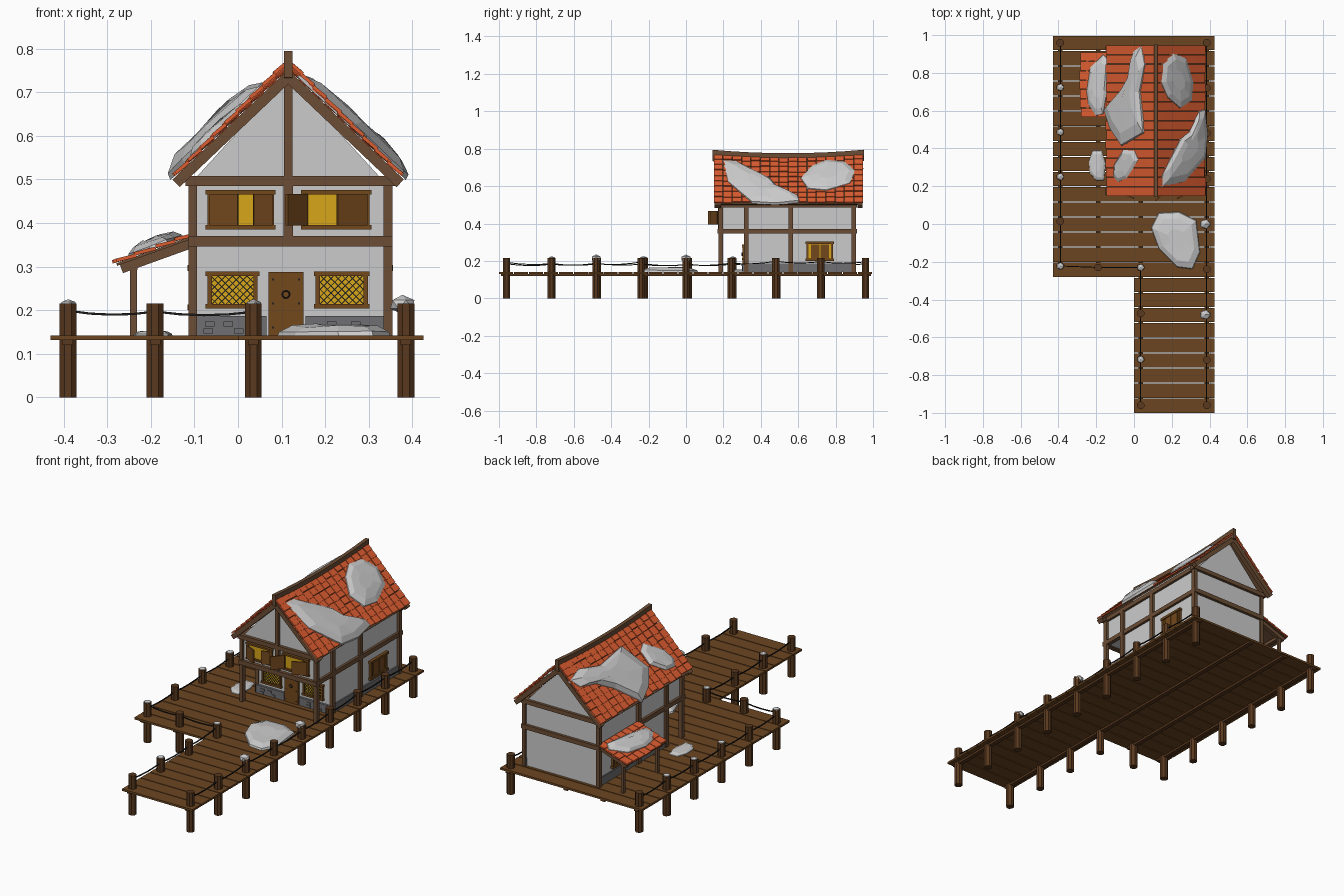
import bpy, bmesh, random
from math import radians
from mathutils import Vector, Matrix

if "Cube" in bpy.data.objects:
    bpy.data.objects.remove(bpy.data.objects["Cube"])

random.seed(4)


def mat(name, r, g, b):
    m = bpy.data.materials.new(name)
    m.diffuse_color = (r, g, b, 1)
    m.use_nodes = True
    m.node_tree.nodes["Principled BSDF"].inputs["Base Color"].default_value = m.diffuse_color
    return m


DECK = mat("deck_wood", .15, .06, .015)
POST = mat("post_wood", .10, .04, .013)
BEAM = mat("beam_wood", .15, .075, .035)
TRIM = mat("trim_wood", .17, .065, .012)
TILE = mat("roof_tile", .72, .11, .03)
GLASS = mat("lit_glass", .68, .38, .01)
STONE = mat("stone", .16, .16, .17)
DARK = mat("dark_iron", .015, .013, .012)


def finish(bm, name, material=None):
    bmesh.ops.recalc_face_normals(bm, faces=bm.faces)
    me = bpy.data.meshes.new(name)
    bm.to_mesh(me)
    bm.free()
    ob = bpy.data.objects.new(name, me)
    bpy.context.collection.objects.link(ob)
    if material:
        me.materials.append(material)
    return ob


def box(bm, x0, x1, y0, y1, z0, z1):
    m = Matrix.Translation(((x0 + x1) / 2, (y0 + y1) / 2, (z0 + z1) / 2))
    bmesh.ops.create_cube(bm, size=1, matrix=m @ Matrix.Diagonal((x1 - x0, y1 - y0, z1 - z0, 1)))


def boxes(name, material, *dims):
    bm = bmesh.new()
    for d in dims:
        box(bm, *d)
    return finish(bm, name, material)


def bar(bm, p, q, w, h):
    """Box from p to q, w wide sideways and h thick."""
    p, q = Vector(p), Vector(q)
    d = (q - p).normalized()
    side = d.cross(Vector((0, 0, 1)))
    side = side.normalized() if side.length > .01 else Vector((1, 0, 0))
    rot = Matrix((side, d, side.cross(d))).transposed().to_4x4()
    bmesh.ops.create_cube(bm, size=1, matrix=Matrix.Translation((p + q) / 2) @ rot
                          @ Matrix.Diagonal((w, (q - p).length, h, 1)))


# Deck planks, L-shaped
bm = bmesh.new()
for i in range(25):
    y = -1 + i * .08
    box(bm, 0 if i < 9 else -.43, .425, y, y + .075, .131, .142)
finish(bm, "deck_planks", DECK)
boxes("deck_joists", POST, *[(x - .012, x + .012, -.99 if x > 0 else -.27, .99, .12, .131)
                             for x in (-.39, -.19, .035, .385)])

# Mooring posts and ropes
right = [(.385, -.96 + .24 * i) for i in range(9)]
left = [(-.39, .96 - .2365 * i) for i in range(6)]
front = [left[-1], (-.19, -.23), (.035, -.23)]
pier = [(.035, -.23 - .2433 * i) for i in range(4)]
bm = bmesh.new()
for x, y in set(right + left + front[1:2] + pier):
    bmesh.ops.create_cone(bm, cap_ends=True, segments=8, radius1=.021, radius2=.021, depth=.215,
                          matrix=Matrix.Translation((x, y, .1075)) @ Matrix.Rotation(radians(22.5), 4, 'Z'))
finish(bm, "mooring_posts", POST)
bm = bmesh.new()
for run in (right, left, front, pier):
    hs = [random.uniform(.18, .2) for _ in run]
    for i in range(len(run) - 1):
        a, b = Vector((*run[i], hs[i])), Vector((*run[i + 1], hs[i + 1]))
        pts = [a.lerp(b, t / 4) - Vector((0, 0, .008 * (1 - (t / 2 - 1) ** 2))) for t in range(5)]
        for p, q in zip(pts, pts[1:]):
            bar(bm, p, q, .005, .005)
finish(bm, "ropes", DARK)

# House walls: recessed ground floor, upper floor, gabled attic
CX, SL = .115, .95
boxes("ground_floor_walls", None, (-.1, .34, .315, .9, .14, .36))
boxes("upper_floor_walls", None, (-.1, .34, .185, .9, .35, .5))
bm = bmesh.new()
tri = [(-.1, .5), (.33, .5), (CX, .735)]
ends = [[bm.verts.new((x, y, z)) for x, z in tri] for y in (.185, .9)]
for e in ends:
    bm.faces.new(e)
for i in range(3):
    j = (i + 1) % 3
    bm.faces.new((ends[0][i], ends[0][j], ends[1][j], ends[1][i]))
finish(bm, "attic_gable", None)

# Stone footing with a few raised stones
bm = bmesh.new()
for x0, x1 in ((-.105, .065), (.155, .347)):
    box(bm, x0, x1, .303, .33, .14, .186)
box(bm, -.106, -.09, .31, .905, .14, .186)
box(bm, .33, .348, .31, .905, .14, .186)
for x in (-.075, -.01, .21, .28):
    for z in (.152, .168):
        x1 = x + random.uniform(-.015, .015)
        box(bm, x1 - .011, x1 + .011, .299, .31, z - .006, z + .006)
finish(bm, "stone_footing", STONE)

# Timber frame
bm = bmesh.new()
for z0, z1, e in ((.346, .37, .014), (.485, .508, .02)):
    for y in (.183, .9):
        box(bm, -.1 - e, .34 + e, y - .015, y + .015, z0, z1)
    for x in (-.102, .342):
        box(bm, x - .011, x + .011, .17, .915, z0, z1)
for x in (-.104, .344):
    for y in (.186, .322, .56, .898):
        box(bm, x - .01, x + .01, y - .012, y + .012, .14, .49)
box(bm, CX - .01, CX + .01, .168, .19, .5, .75)
box(bm, CX - .011, CX + .011, .17, .19, .37, .49)
finish(bm, "timber_frame", BEAM)


# Main roof: boards, rake beams, sagging ridge and loose tiles
def roof_z(x):
    return .755 - SL * abs(x - CX)


def sag(y):
    return .018 * ((y - .545) / .4) ** 2


def tiles(name, x_low, x_top, zf, y0, y1, rows, cols, lift):
    bm = bmesh.new()
    step, w = (x_top - x_low) / rows, (y1 - y0) / cols
    for r in range(rows):
        for c in range(cols):
            y = y0 + (c + .5) * w
            a = x_low + r * step + random.uniform(-.12, .12) * step
            b = x_low + (r + 1.12) * step
            if (b - x_top) * step > 0:
                b = x_top
            za = zf(a) + .005 + lift * sag(y) * r / rows
            zb = zf(b) + lift * sag(y) * (r + 1) / rows
            bar(bm, (a, y, za), (b, y, zb), w - .003, .008)
    finish(bm, name, TILE)


tiles("right_roof_tiles", .375, CX + .004, roof_z, .147, .947, 9, 16, 1)
tiles("left_roof_tiles", -.145, CX - .004, roof_z, .147, .947, 9, 16, 1)
bm = bmesh.new()
for x in (.372, -.142):
    for y, w, d, h in ((.545, .78, .01, .008), (.17, .035, .02, .024), (.93, .025, .02, .024)):
        bar(bm, (x, y, roof_z(x) - d), (CX, y, roof_z(CX) - d), w, h)
finish(bm, "roof_boards", BEAM)
bm = bmesh.new()
ys = [.143 + .101 * i for i in range(9)]
rings = [[bm.verts.new((CX + dx, y, z + sag(y))) for dx, z in
          ((-.01, .715), (.01, .715), (.01, .776), (-.01, .776))] for y in ys]
for a, b in zip(rings, rings[1:]):
    for i in range(4):
        bm.faces.new((a[i], a[i - 1], b[i - 1], b[i]))
bm.faces.new(rings[0])
bm.faces.new(rings[-1])
finish(bm, "ridge_beam", BEAM)


# Side porch
def porch_z(x):
    return .37 + .36 * (x + .11)


tiles("porch_roof_tiles", -.283, -.105, porch_z, .565, .91, 4, 7, 0)
bm = bmesh.new()
for y in (.59, .885):
    bar(bm, (-.268, y, porch_z(-.268) - .017), (-.1, y, porch_z(-.1) - .017), .022, .024)
    box(bm, -.248, -.232, y - .008, y + .008, .14, .312)
bar(bm, (-.278, .7375, porch_z(-.278) - .005), (-.1, .7375, porch_z(-.1) - .005), .33, .006)
box(bm, -.25, -.23, .58, .895, .292, .31)
finish(bm, "porch_frame", BEAM)


# Windows
def frame(name, x0, x1, z0, z1, y):
    t = .01
    boxes(name + "_frame", TRIM, (x0 - .004, x1 + .004, y - .014, y + .004, z0, z0 + t),
          (x0 - .004, x1 + .004, y - .014, y + .004, z1 - t, z1),
          (x0, x0 + t, y - .011, y + .004, z0, z1), (x1 - t, x1, y - .011, y + .004, z0, z1))
    boxes(name + "_glass", GLASS, (x0 + t, x1 - t, y - .003, y + .003, z0 + t, z1 - t))


for n, x0, x1 in (("left", -.07, .045), ("right", .178, .298)):
    frame(n + "_lower_window", x0, x1, .204, .288, .313)
    bm = bmesh.new()
    a, b, lo, hi = x0 + .01, x1 - .01, .214, .278
    for s in (1, -1):
        for k in range(-5, 9):
            c = a + k * .0165
            # clip each diagonal to the pane, mirrored for the second direction
            u0, u1 = max(a, c), min(b, c + hi - lo)
            if u1 - u0 > .003:
                f = (lambda u: u) if s > 0 else (lambda u: a + b - u)
                bar(bm, (f(u0), .309, lo + u0 - c), (f(u1), .309, lo + u1 - c), .0025, .0022)
    finish(bm, n + "_window_lattice", DARK)

for n, x0, x1 in (("left", -.07, .082), ("right", .148, .302)):
    frame(n + "_upper_window", x0, x1, .385, .475, .185)
bm = bmesh.new()
for p, q in (((-.064, .165), (0, .135)), ((.035, .15), (.078, .165)),
             ((.158, .172), (.112, .12)), ((.228, .135), (.296, .168))):
    bar(bm, (*p, .43), (*q, .43), .007, .072)
finish(bm, "upper_shutters", TRIM)

# Side windows with closed shutters, one on each side
for n, x, s in (("right", .34, 1), ("left", -.1, -1)):
    def side(d, *r):
        return (min(x, x + s * d), max(x, x + s * d), *r)
    boxes(n + "_side_window", TRIM, side(.016, .638, .792, .2, .213), side(.016, .638, .792, .29, .303),
          side(.012, .643, .655, .2, .3), side(.012, .775, .787, .2, .3),
          side(.011, .668, .714, .214, .289), side(.011, .718, .764, .214, .289))
    boxes(n + "_side_glass", GLASS, side(.004, .65, .78, .21, .292))

# Door
boxes("door", TRIM, (.07, .15, .302, .32, .14, .287))
boxes("door_studs", DARK, *[(x - .002, x + .002, .299, .303, z - .002, z + .002)
                            for x in (.08, .14) for z in (.16, .215, .27)])
bpy.ops.mesh.primitive_torus_add(major_segments=10, minor_segments=5, major_radius=.008, minor_radius=.002,
                                 location=(.11, .299, .236), rotation=(radians(90), 0, 0))
bpy.context.object.name = "door_knocker"
bpy.context.object.data.materials.append(DARK)


# Snow: faceted mounds over an outline seen from above
def snow(name, outline, zf, h, slope=0):
    bm = bmesh.new()
    n = Vector((-slope, 0, 1)).normalized()
    c = sum((Vector(p) for p in outline), Vector((0, 0))) / len(outline)
    levels = []
    for k, t in ((1, 0), (.97, .4), (.75, .85), (.35, 1)):
        ring = []
        for p in outline:
            x, y = c + (Vector(p) - c) * k
            hh = h * t * random.uniform(.85, 1.1)
            ring.append(bm.verts.new(Vector((x, y, zf(x))) + n * hh))
        levels.append(ring)
    for a, b in zip(levels, levels[1:]):
        for i in range(len(a)):
            bm.faces.new((a[i - 1], a[i], b[i], b[i - 1]))
    bm.faces.new(levels[0])
    bm.faces.new(levels[-1])
    finish(bm, name)


snow("left_roof_snow", [(-.155, .6), (-.06, .71), (-.01, .8), (.01, .92), (.05, .95), (.07, .85),
                        (.04, .7), (.06, .48), (-.06, .41), (-.12, .5)], roof_z, .04, SL)
snow("left_eave_snow", [(-.105, .25), (-.1, .32), (-.05, .395), (.01, .39), (.03, .34), (-.03, .24), (-.08, .22)],
     roof_z, .022, SL)
snow("right_back_snow", [(.135, .75), (.145, .86), (.2, .91), (.27, .88), (.31, .75), (.3, .65), (.24, .61),
                         (.17, .67)], roof_z, .026, -SL)
snow("right_front_snow", [(.135, .19), (.14, .26), (.24, .45), (.29, .49), (.34, .6), (.37, .61), (.385, .48),
                          (.375, .35), (.26, .22)], roof_z, .032, -SL)
snow("porch_snow", [(-.25, .7), (-.23, .83), (-.16, .9), (-.125, .87), (-.14, .7), (-.16, .58), (-.2, .57),
                    (-.24, .63)], porch_z, .025, .36)
snow("deck_snow", [(.09, -.02), (.13, .06), (.24, .065), (.33, .02), (.35, -.15), (.31, -.24), (.23, -.23),
                   (.13, -.13)], lambda x: .14, .027)
snow("small_deck_snow", [(-.24, .33), (-.22, .39), (-.17, .39), (-.15, .32), (-.16, .23), (-.2, .23), (-.235, .27)],
     lambda x: .14, .014)

# Snow caps on posts
bm = bmesh.new()
for i, (x, y) in enumerate([right[4], right[2], left[5], left[1], left[3], pier[0], pier[2], left[2]]):
    big = i < 2
    m = Matrix.Translation((x - (.008 if big else 0), y, .213)) @ Matrix.Diagonal(
        (.031, .028, .022, 1) if big else (.02, .02, .012, 1))
    bmesh.ops.create_icosphere(bm, subdivisions=1, radius=1, matrix=m)
finish(bm, "post_snow_caps")
